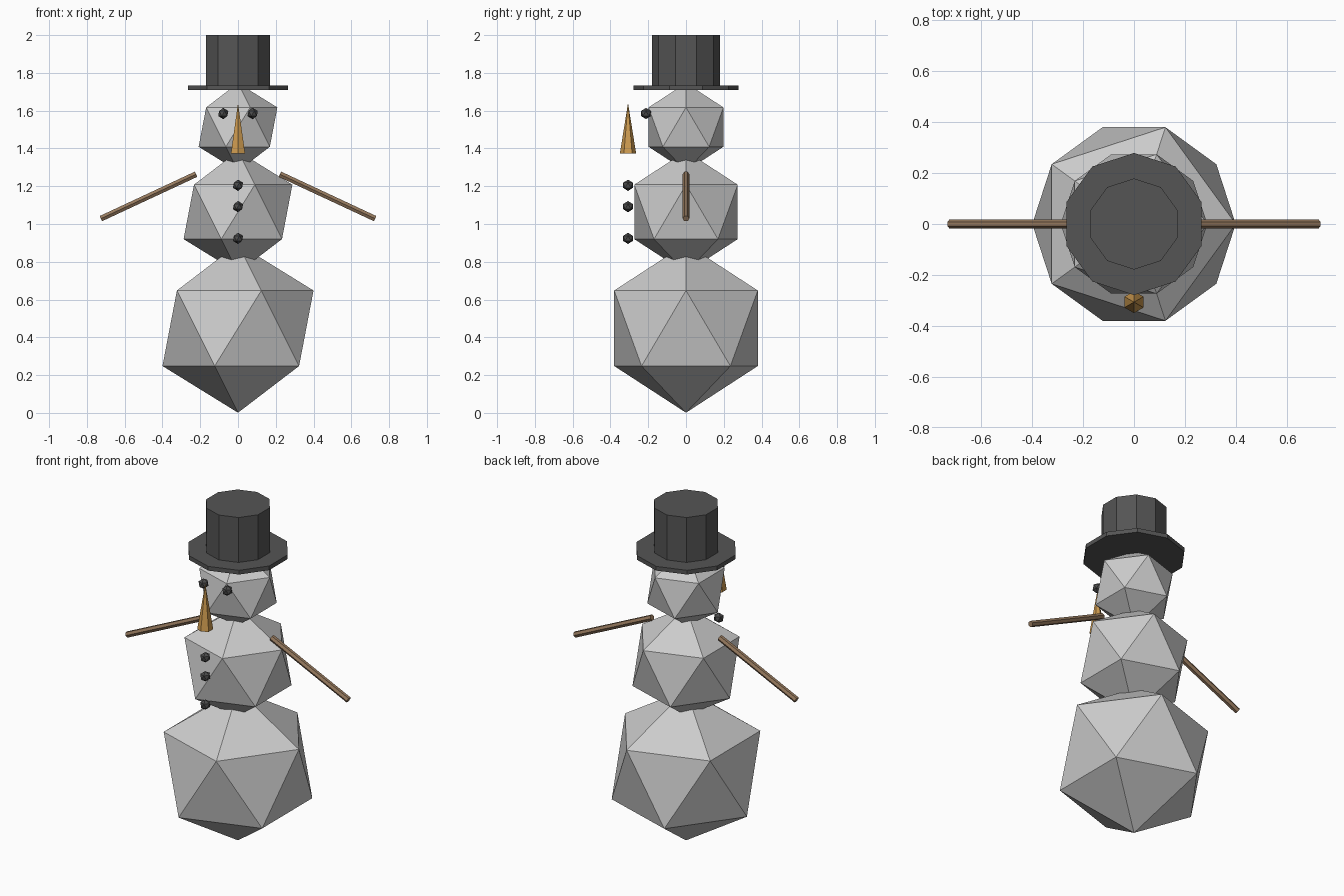
import bpy
import math

if "Cube" in bpy.data.objects:
    bpy.data.objects.remove(bpy.data.objects["Cube"])


def material(name, r, g, b):
    mat = bpy.data.materials.new(name)
    mat.diffuse_color = (r, g, b, 1)
    mat.use_nodes = True
    mat.node_tree.nodes["Principled BSDF"].inputs["Base Color"].default_value = mat.diffuse_color
    return mat


coal = material("coal", 0.07, 0.07, 0.07)
felt = material("felt", 0.09, 0.09, 0.09)
wood = material("wood", 0.30, 0.19, 0.11)
carrot = material("carrot", 0.62, 0.33, 0.08)


def finish(name, mat):
    obj = bpy.context.object
    obj.name = name
    if mat:
        obj.data.materials.append(mat)
    return obj


def ball(name, radius, loc, mat=None):
    bpy.ops.mesh.primitive_ico_sphere_add(subdivisions=1, radius=radius, location=loc)
    return finish(name, mat)


def prism(name, sides, radius, depth, loc, mat, tilt=0.0):
    bpy.ops.mesh.primitive_cylinder_add(vertices=sides, radius=radius, depth=depth,
                                        location=loc, rotation=(0, tilt, 0))
    return finish(name, mat)


# Snow body
ball("lower_body", 0.447, (0, 0, 0.448))
ball("middle_body", 0.322, (0, 0, 1.064))
ball("head", 0.233, (0, 0, 1.513))

# Top hat
prism("hat_brim", 10, 0.279, 0.025, (0, 0, 1.721), felt)
prism("hat_crown", 10, 0.179, 0.28, (0, 0, 1.86), felt)

# Upright nose cone
bpy.ops.mesh.primitive_cone_add(vertices=6, radius1=0.043, radius2=0, depth=0.267,
                                location=(0, -0.307, 1.507))
finish("nose", carrot)

# Buttons
for i, z in enumerate((0.924, 1.092, 1.205)):
    ball(f"button_{i + 1}", 0.03, (0, -0.307, z), coal)

# Eyes and stick arms, one per side
for side, s in (("left", -1), ("right", 1)):
    ball(f"{side}_eye", 0.03, (s * 0.078, -0.212, 1.585), coal)
    prism(f"{side}_arm", 6, 0.0175, 0.556, (s * 0.474, 0, 1.146), wood,
          s * math.radians(90 + 25))
